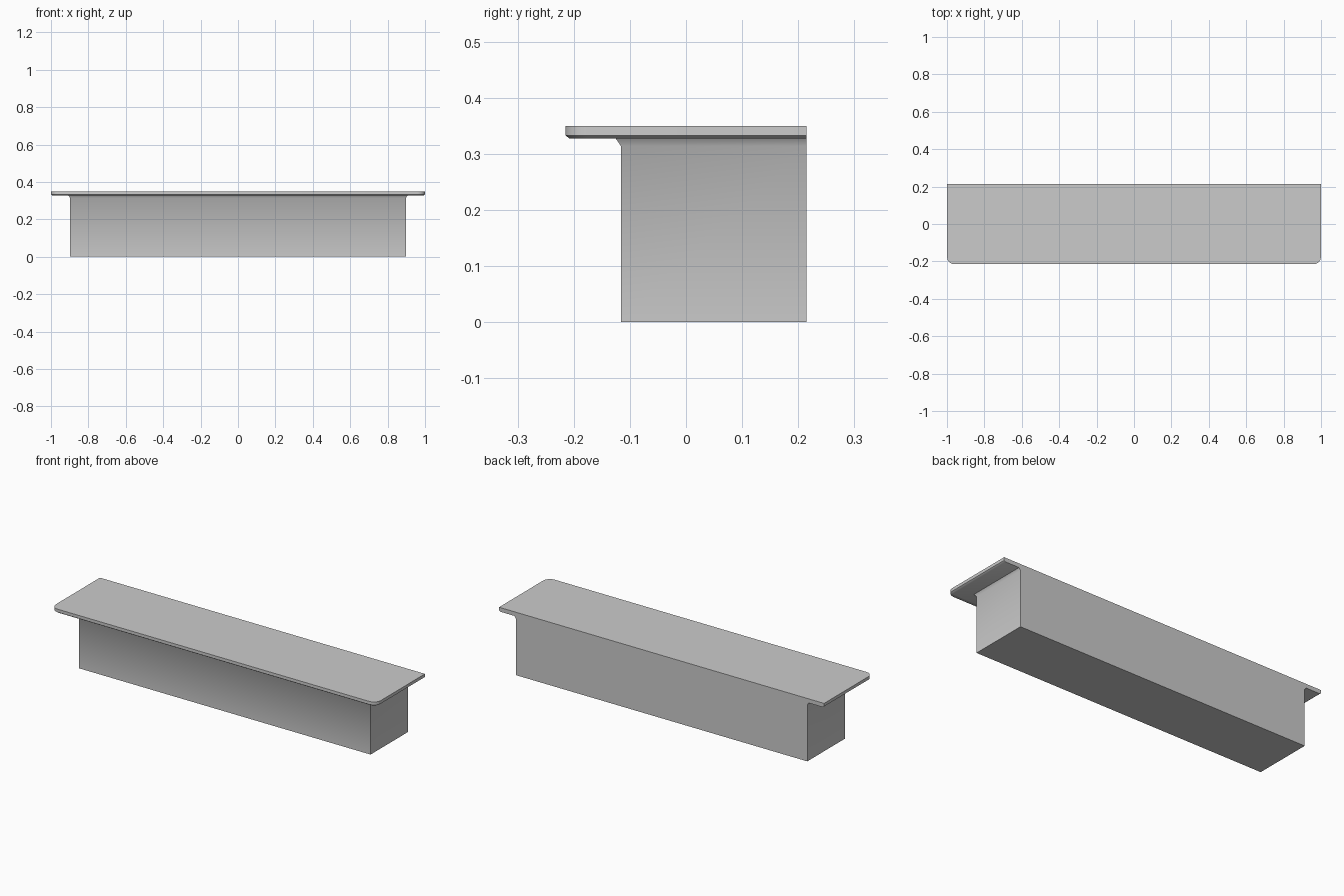
import bpy, bmesh, math

if "Cube" in bpy.data.objects:
    bpy.data.objects.remove(bpy.data.objects["Cube"])

BACK = 0.215


def outline(half_x, front_y, radius=0.0, steps=4):
    """Plan outline with a straight back and optionally rounded front corners."""
    pts = []
    if radius:
        for side, start in ((-1, math.pi), (1, 1.5 * math.pi)):
            for i in range(steps + 1):
                a = start + 0.5 * math.pi * i / steps
                pts.append((side * (half_x - radius) + radius * math.cos(a),
                            front_y + radius + radius * math.sin(a)))
    else:
        pts = [(-half_x, front_y), (half_x, front_y)]
    return pts + [(half_x, BACK), (-half_x, BACK)]


def loft(name, layers):
    """Stack (z, outline) layers into a closed solid."""
    bm = bmesh.new()
    rings = [[bm.verts.new((x, y, z)) for x, y in pts] for z, pts in layers]
    n = len(rings[0])
    for lo, hi in zip(rings, rings[1:]):
        for i in range(n):
            j = (i + 1) % n
            bm.faces.new((lo[i], lo[j], hi[j], hi[i]))
    bm.faces.new(rings[0][::-1])
    bm.faces.new(rings[-1])
    bmesh.ops.recalc_face_normals(bm, faces=bm.faces[:])
    mesh = bpy.data.meshes.new(name)
    bm.to_mesh(mesh)
    bm.free()
    obj = bpy.data.objects.new(name, mesh)
    bpy.context.collection.objects.link(obj)
    bpy.ops.object.select_all(action='DESELECT')
    obj.select_set(True)
    bpy.context.view_layer.objects.active = obj
    bpy.ops.object.shade_smooth_by_angle(angle=math.radians(50))
    return obj


# Main block, flaring slightly where it meets the shelf
loft("mantel_body", [
    (0.0, outline(0.897, -0.116)),
    (0.314, outline(0.897, -0.116)),
    (0.327, outline(0.906, -0.125)),
])

# Overhanging top with rounded front corners and a chamfered underside
loft("shelf_top", [
    (0.327, outline(0.992, -0.207, 0.032)),
    (0.333, outline(1.0, -0.215, 0.04)),
    (0.350, outline(1.0, -0.215, 0.04)),
])
